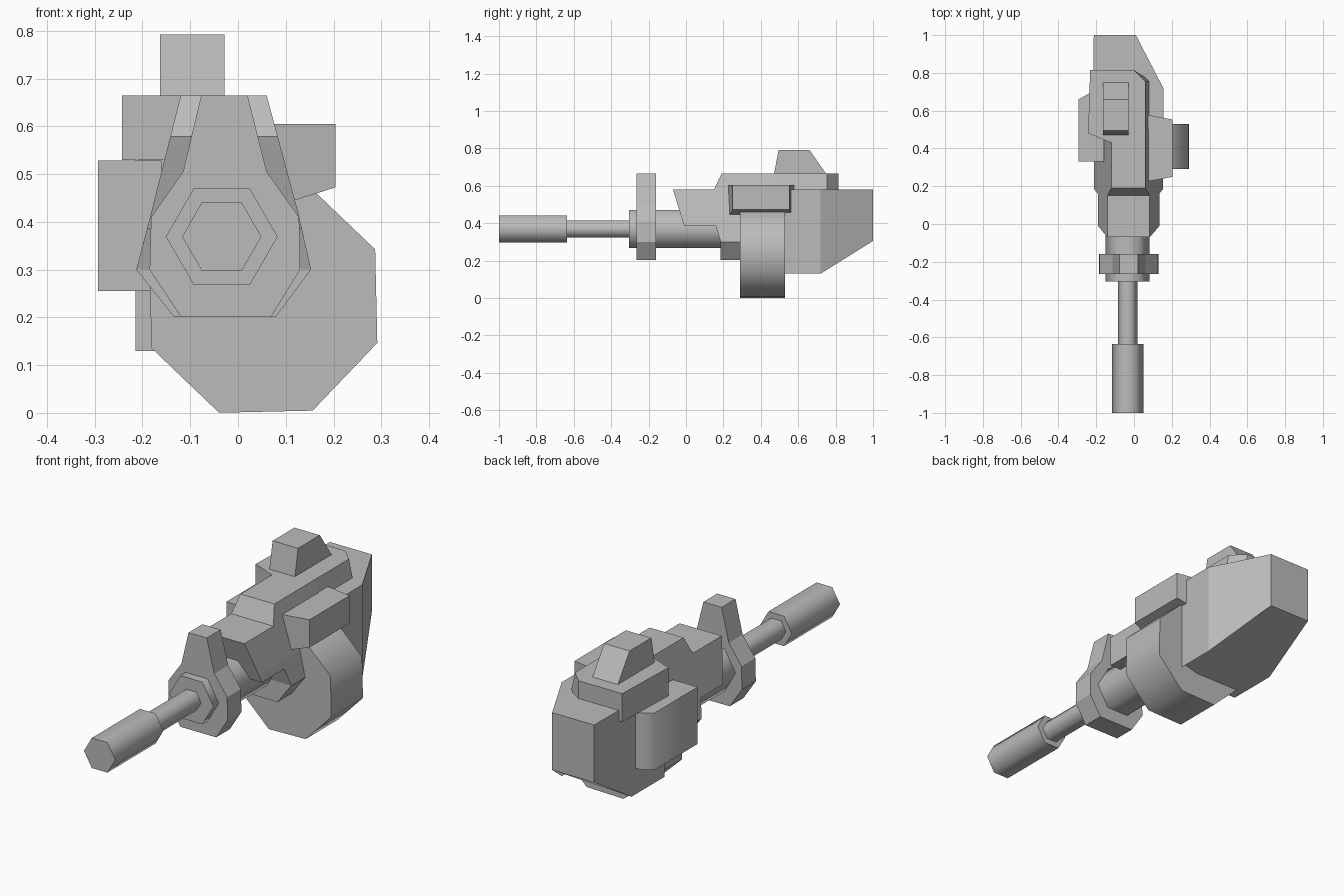
import bpy, bmesh, math
from mathutils import Vector

if "Cube" in bpy.data.objects:
    bpy.data.objects.remove(bpy.data.objects["Cube"], do_unlink=True)

grey = bpy.data.materials.new("plain grey")
grey.use_nodes = True
COLOUR = (0.5, 0.5, 0.5, 1)
grey.diffuse_color = COLOUR
grey.node_tree.nodes["Principled BSDF"].inputs["Base Color"].default_value = COLOUR

# How a profile point (a, b) and a depth d map to space for each extrusion axis
AXES = {"x": lambda a, b, d: (d, a, b),
        "y": lambda a, b, d: (a, d, b),
        "z": lambda a, b, d: (a, b, d)}


def prism(name, axis, points, start, end, edit=None, smooth=False):
    """Extrude a closed profile along an axis; edit may move each vertex."""
    bm = bmesh.new()
    place = AXES[axis]
    ends = [[bm.verts.new(place(a, b, d)) for a, b in points] for d in (start, end)]
    for ring in ends:
        bm.faces.new(ring)
    n = len(points)
    for i in range(n):
        j = (i + 1) % n
        bm.faces.new((ends[0][i], ends[0][j], ends[1][j], ends[1][i]))
    if edit:
        for v in bm.verts:
            edit(v.co)
    bmesh.ops.recalc_face_normals(bm, faces=bm.faces)
    mesh = bpy.data.meshes.new(name)
    bm.to_mesh(mesh)
    bm.free()
    mesh.materials.append(grey)
    obj = bpy.data.objects.new(name, mesh)
    bpy.context.collection.objects.link(obj)
    if smooth:
        bpy.ops.object.select_all(action="DESELECT")
        obj.select_set(True)
        bpy.context.view_layer.objects.active = obj
        bpy.ops.object.shade_smooth_by_angle(angle=math.radians(65))
    return obj


def ngon(cx, cz, radius, sides, turn=0.0):
    angles = [math.radians(turn) + math.tau * i / sides for i in range(sides)]
    return [(cx + radius * math.cos(t), cz + radius * math.sin(t)) for t in angles]


# Hexagonal barrel sections on one axis
for name, radius, start, end in (("muzzle", 0.083, -1.0, -0.635),
                                 ("thin_barrel", 0.052, -0.64, -0.29),
                                 ("barrel_sleeve", 0.117, -0.305, 0.3)):
    prism(name, "y", ngon(-0.034, 0.369, radius, 6), start, end, smooth=True)

# Front sight post around the barrel
prism("front_sight", "y",
      [(-0.12, 0.202), (0.07, 0.202), (0.13, 0.3), (0.128, 0.41), (0.06, 0.505),
       (0.02, 0.665), (-0.077, 0.665), (-0.115, 0.505), (-0.182, 0.41), (-0.185, 0.3)],
      -0.265, -0.16)

# Receiver: cross-section trimmed to the side outline
receiver = prism("receiver", "y",
                 [(-0.135, 0.202), (0.08, 0.202), (0.153, 0.3), (0.126, 0.42),
                  (0.06, 0.665), (-0.12, 0.665), (-0.184, 0.41), (-0.213, 0.3)],
                 -0.2, 0.5)
outline = prism("receiver_outline", "x",
                [(-0.07, 0.58), (0.15, 0.58), (0.19, 0.665), (0.2, 0.8), (0.6, 0.8),
                 (0.6, 0.1), (0.185, 0.1), (0.185, 0.3), (0.16, 0.385), (-0.01, 0.385)],
                -0.5, 0.5)
trim = receiver.modifiers.new("trim", "BOOLEAN")
trim.operation = "INTERSECT"
trim.solver = "EXACT"
trim.object = outline
bpy.context.view_layer.objects.active = receiver
bpy.ops.object.modifier_apply(modifier="trim")
bpy.data.objects.remove(outline, do_unlink=True)

# Eight-sided drum slung under the receiver
prism("drum", "y", ngon(0.053, 0.239, 0.256, 8, 23.8), 0.29, 0.53, smooth=True)


# Rear body: bevelled corner in plan, rising underside towards the back
def raise_tail(co):
    if co.z < 0.3 and co.y > 0.72:
        co.z += (co.y - 0.72) * 0.175 / 0.28


prism("rear_body", "z",
      [(-0.215, 0.47), (0.155, 0.47), (0.155, 0.72), (0.01, 1.0), (-0.213, 1.0),
       (-0.215, 0.72)], 0.13, 0.58, raise_tail)


# Raised top plate, its right side leaning outwards at the base
def lean(co):
    if co.z < 0.6 and co.x > 0.03:
        co.x += 0.03


prism("top_plate", "z",
      [(-0.243, 0.48), (-0.12, 0.43), (0.06, 0.43), (0.06, 0.755), (0.0, 0.815),
       (-0.232, 0.815)], 0.53, 0.665, lean)

# Rear sight block
prism("rear_sight", "x",
      [(0.47, 0.66), (0.495, 0.792), (0.66, 0.792), (0.752, 0.66)], -0.163, -0.028)

# Side panel on the right
prism("right_panel", "z",
      [(-0.293, 0.33), (-0.16, 0.33), (-0.16, 0.69), (-0.24, 0.69), (-0.293, 0.66)],
      0.255, 0.528, smooth=True)


# Side box on the left, narrowing outwards
def narrow(co):
    if co.x > 0.15:
        co.y = 0.4 + (co.y - 0.4) * 0.86


prism("left_box", "y", [(0.07, 0.43), (0.204, 0.472), (0.204, 0.605), (0.07, 0.605)],
      0.225, 0.578, narrow)
